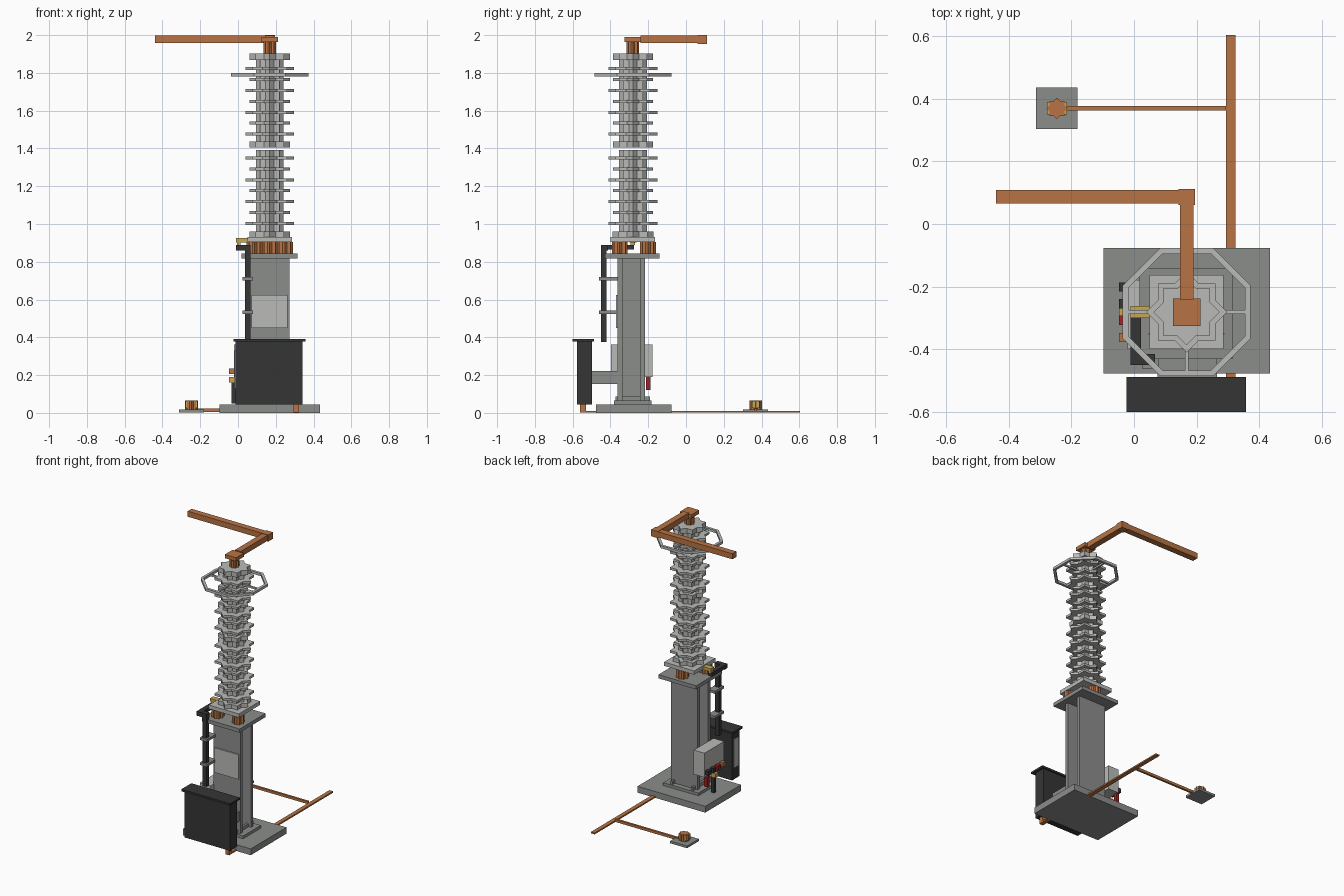
import bpy, math
from mathutils import Vector

cube = bpy.data.objects.get("Cube")
if cube:
    bpy.data.objects.remove(cube, do_unlink=True)


def material(name, rgb):
    m = bpy.data.materials.new(name)
    m.use_nodes = True
    m.diffuse_color = (*rgb, 1)
    bsdf = next(n for n in m.node_tree.nodes if n.type == 'BSDF_PRINCIPLED')
    bsdf.inputs["Base Color"].default_value = (*rgb, 1)
    bsdf.inputs["Roughness"].default_value = 0.7
    return m


PORCELAIN = material("pale grey", (0.49, 0.50, 0.48))
STEEL = material("galvanised grey", (0.26, 0.27, 0.26))
BLACK = material("charcoal", (0.036, 0.036, 0.036))
COPPER = material("copper", (0.48, 0.175, 0.058))
BRASS = material("brass", (0.58, 0.39, 0.09))
RED = material("red", (0.38, 0.015, 0.02))

CX, CY = 0.168, -0.281      # axis of the column


def mesh_object(name, verts, faces, mat):
    me = bpy.data.meshes.new(name)
    me.from_pydata(verts, [], faces)
    me.materials.append(mat)
    ob = bpy.data.objects.new(name, me)
    bpy.context.scene.collection.objects.link(ob)
    return ob


def prism(name, outline, z0, z1, mat):
    """Extrude a counter-clockwise outline from z0 to z1."""
    n = len(outline)
    verts = [(x, y, z) for z in (z0, z1) for x, y in outline]
    faces = [tuple(range(n - 1, -1, -1)), tuple(range(n, 2 * n))]
    faces += [(i, (i + 1) % n, n + (i + 1) % n, n + i) for i in range(n)]
    return mesh_object(name, verts, faces, mat)


def box(name, x0, x1, y0, y1, z0, z1, mat):
    return prism(name, [(x0, y0), (x1, y0), (x1, y1), (x0, y1)], z0, z1, mat)


def star(name, x, y, r, z0, z1, mat):
    """Eight-pointed star prism: two squares crossed at 45 degrees."""
    notch = r / math.sqrt(2) / math.cos(math.pi / 8)
    pts = []
    for i in range(16):
        a, rad = i * math.pi / 8, (notch if i % 2 else r)
        pts.append((x + rad * math.cos(a), y + rad * math.sin(a)))
    return prism(name, pts, z0, z1, mat)


# Base plate and column foot
box("base_plate", -0.097, 0.434, -0.477, -0.077, 0, 0.045, STEEL)
box("column_foot", 0.03, 0.306, -0.38, -0.182, 0.045, 0.065, STEEL)
for i, x in enumerate((0.085, 0.247)):
    box(f"foot_gusset_{i}", x - 0.008, x + 0.008, -0.374, -0.19, 0.065, 0.088, STEEL)

# H-section column: two flanges and a web
box("column_front_flange", 0.062, 0.272, -0.362, -0.336, 0.065, 0.818, STEEL)
box("column_back_flange", 0.062, 0.272, -0.244, -0.218, 0.065, 0.818, STEEL)
box("column_web", 0.152, 0.182, -0.336, -0.244, 0.065, 0.818, STEEL)
box("column_cap_plate", 0.018, 0.314, -0.43, -0.14, 0.818, 0.844, STEEL)
box("name_plate", 0.072, 0.263, -0.371, -0.362, 0.45, 0.625, PORCELAIN)

# Three copper standoffs under the insulator
for i, (dx, dy) in enumerate([(-0.08, -0.07), (0.08, -0.07), (0, 0.08)]):
    star(f"standoff_{i}", CX + dx, CY + dy, 0.042, 0.844, 0.905, COPPER)

# Insulator stack: flanges, two cores and alternating sheds
box("insulator_base", CX - 0.118, CX + 0.118, CY - 0.118, CY + 0.118, 0.905, 0.932, PORCELAIN)
star("lower_bottom_flange", CX, CY, 0.108, 0.932, 0.96, PORCELAIN)
star("lower_core", CX, CY, 0.074, 0.96, 1.393, PORCELAIN)
star("upper_bottom_flange", CX, CY, 0.106, 1.406, 1.436, PORCELAIN)
star("upper_core", CX, CY, 0.074, 1.436, 1.87, PORCELAIN)
star("upper_top_flange", CX, CY, 0.106, 1.868, 1.902, PORCELAIN)
for unit, start in (("lower", 1.003), ("upper", 1.476)):
    for i in range(7):
        z, r = start + i * 0.0577, (0.106 if i % 2 else 0.129)
        star(f"{unit}_shed_{i}", CX, CY, r, z - 0.008, z + 0.008, PORCELAIN)

# Octagonal grading ring on four spokes
ring = []
for apothem in (0.204, 0.186):
    for z in (1.781, 1.799):
        for i in range(8):
            a, r = math.radians(22.5 + 45 * i), apothem / math.cos(math.pi / 8)
            ring.append((CX + r * math.cos(a), CY + r * math.sin(a), z))
faces = []
for i in range(8):
    j = (i + 1) % 8
    faces += [(i, j, 8 + j, 8 + i), (16 + j, 16 + i, 24 + i, 24 + j),
              (8 + i, 8 + j, 24 + j, 24 + i), (j, i, 16 + i, 16 + j)]
mesh_object("grading_ring", ring, faces, PORCELAIN)
for i, (dx, dy) in enumerate([(1, 0), (0, 1), (-1, 0), (0, -1)]):
    a = Vector((CX + dx * 0.06, CY + dy * 0.06))
    b = Vector((CX + dx * 0.194, CY + dy * 0.194))
    w = 0.006
    box(f"ring_spoke_{i}", min(a.x, b.x) - w * abs(dy), max(a.x, b.x) + w * abs(dy),
        min(a.y, b.y) - w * abs(dx), max(a.y, b.y) + w * abs(dx), 1.784, 1.796, PORCELAIN)

# Top terminal and busbars
star("terminal_post", CX, CY, 0.033, 1.902, 1.966, COPPER)
box("terminal_pad", CX - 0.044, CX + 0.044, CY - 0.044, CY + 0.044, 1.964, 1.99, COPPER)
box("busbar_back", 0.146, 0.19, CY + 0.04, 0.062, 1.958, 1.997, COPPER)
box("busbar_joint", 0.142, 0.195, 0.06, 0.112, 1.953, 2.0, COPPER)
box("busbar_side", -0.44, 0.143, 0.065, 0.109, 1.958, 1.997, COPPER)

# Control cabinet at the front
box("cabinet_body", -0.013, 0.341, -0.578, -0.497, 0.045, 0.378, BLACK)
box("cabinet_lid", -0.024, 0.358, -0.6, -0.488, 0.378, 0.392, BLACK)
box("cabinet_side_panel", -0.018, -0.013, -0.562, -0.513, 0.13, 0.33, PORCELAIN)
box("cabinet_bracket", 0.075, 0.265, -0.497, -0.362, 0.153, 0.222, STEEL)

# Junction box on the right side with its terminals and cables
box("junction_box", -0.02, 0.064, -0.398, -0.178, 0.19, 0.362, PORCELAIN)
for i, (y, mat) in enumerate([(-0.201, BLACK), (-0.255, BLACK), (-0.307, RED), (-0.362, COPPER)]):
    box(f"terminal_{i}", -0.048, -0.02, y - 0.015, y + 0.015, 0.205, 0.235, mat)
box("brass_gland", -0.048, -0.012, -0.295, -0.262, 0.162, 0.19, BRASS)
box("black_cable", -0.034, -0.01, -0.29, -0.266, 0.05, 0.162, BLACK)
box("red_cable", -0.034, -0.01, -0.213, -0.189, 0.12, 0.19, RED)

# Black cable riser with clamps and top arm
box("riser", 0.037, 0.067, -0.449, -0.421, 0.375, 0.862, BLACK)
for i, z in enumerate((0.533, 0.71)):
    box(f"riser_clamp_{i}", 0.025, 0.079, -0.461, -0.36, z - 0.009, z + 0.009, STEEL)
box("riser_top_arm", -0.011, 0.067, -0.449, -0.414, 0.86, 0.89, BLACK)
box("riser_back_arm", -0.011, 0.022, -0.414, -0.275, 0.864, 0.89, BLACK)
box("brass_link_post", -0.006, 0.012, -0.293, -0.269, 0.89, 0.905, BRASS)
box("brass_link", -0.011, 0.052, -0.3, -0.262, 0.903, 0.925, BRASS)

# Earthing strip, branch and electrode
box("earth_strip_back", 0.294, 0.323, -0.077, 0.603, 0.001, 0.011, COPPER)
box("earth_strip_front", 0.294, 0.323, -0.56, -0.477, 0.001, 0.011, COPPER)
box("earth_riser", 0.294, 0.323, -0.56, -0.53, 0.011, 0.046, COPPER)
box("earth_branch", -0.214, 0.294, 0.362, 0.377, 0.004, 0.022, COPPER)
box("electrode_slab", -0.313, -0.18, 0.303, 0.435, 0.001, 0.017, STEEL)
star("electrode", -0.246, 0.369, 0.034, 0.017, 0.066, COPPER)
box("electrode_clamp", -0.278, -0.214, 0.349, 0.389, 0.026, 0.062, BRASS)
